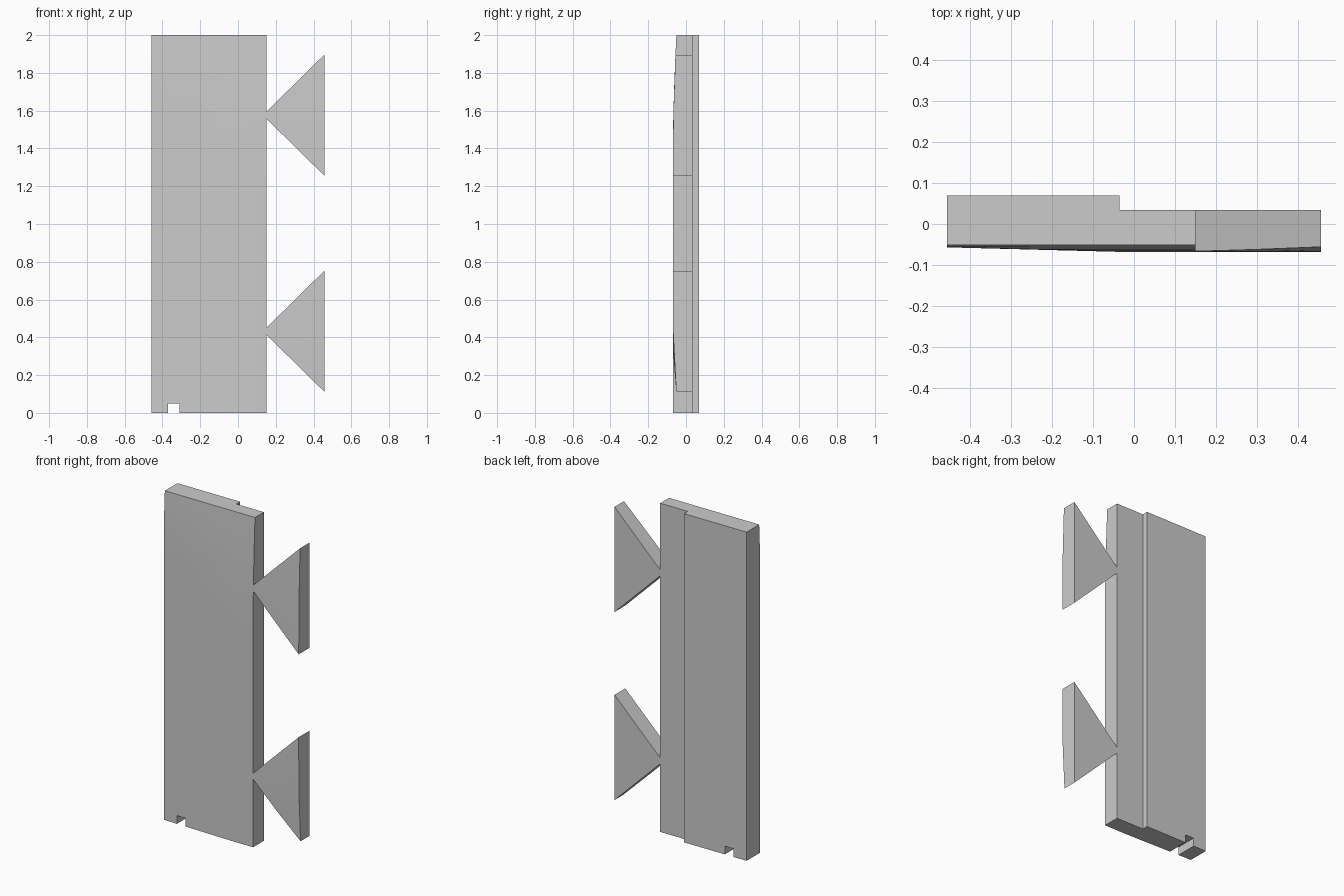
import bpy
import bmesh
from mathutils import Vector

cube = bpy.data.objects.get("Cube")
if cube:
    bpy.data.objects.remove(cube, do_unlink=True)

LEFT, RIGHT, FAR = -0.457, 0.15, 0.457
FRONT, REBATE, BACK = -0.07, 0.034, 0.07
TOP = 2.0

grey = bpy.data.materials.new("plain grey")
grey.use_nodes = True
colour = (0.6, 0.6, 0.6, 1)
grey.diffuse_color = colour
grey.node_tree.nodes["Principled BSDF"].inputs["Base Color"].default_value = colour


def worn_front(x, z):
    """Depth of the gently uneven front surface."""
    top = max(0, (z - 1.45) / 0.55) ** 1.5 * 0.018
    side = max(0, -x / 0.46) * 0.012
    corner = max(0, (x - RIGHT) / 0.31) * max(0, (0.45 - z) / 0.34) * 0.018
    return FRONT + 0.001 + max(top, side, corner)


def prism(name, points, direction, x_cuts=(), z_cuts=()):
    """Extrude an outline, slice it and shape its front."""
    bm = bmesh.new()
    face = bm.faces.new([bm.verts.new(p) for p in points])
    extruded = bmesh.ops.extrude_face_region(bm, geom=[face])["geom"]
    bmesh.ops.translate(bm, vec=direction,
                        verts=[v for v in extruded if isinstance(v, bmesh.types.BMVert)])
    for normal, cuts in (((1, 0, 0), x_cuts), ((0, 0, 1), z_cuts)):
        for cut in cuts:
            bmesh.ops.bisect_plane(bm, geom=bm.verts[:] + bm.edges[:] + bm.faces[:],
                                   plane_co=Vector(normal) * cut, plane_no=normal)
    for v in bm.verts:
        if v.co.y < FRONT + 0.001:
            v.co.y = worn_front(v.co.x, v.co.z)
    bmesh.ops.recalc_face_normals(bm, faces=bm.faces)
    # triangulate only the uneven front
    bmesh.ops.triangulate(bm, faces=[f for f in bm.faces if f.normal.y < -0.9])
    mesh = bpy.data.meshes.new(name)
    bm.to_mesh(mesh)
    bm.free()
    mesh.materials.append(grey)
    obj = bpy.data.objects.new(name, mesh)
    bpy.context.collection.objects.link(obj)
    bpy.context.view_layer.objects.active = obj
    bpy.ops.object.select_all(action='DESELECT')
    obj.select_set(True)
    bpy.ops.object.shade_smooth_by_angle()
    return obj


# Board with a stepped back
step = -0.035
section = [(LEFT, FRONT), (RIGHT, FRONT), (RIGHT, REBATE),
           (step, REBATE), (step, BACK), (LEFT, BACK)]
board = prism("board", [(x, y, 0) for x, y in section], (0, 0, TOP),
              x_cuts=(-0.25, 0), z_cuts=(0.4, 0.8, 1.2, 1.45, 1.6, 1.75, 1.88))

# Notch through the bottom edge
bpy.ops.mesh.primitive_cube_add(size=1, location=(-0.34, 0, 0))
cutter = bpy.context.object
cutter.name = "notch_cutter"
cutter.scale = (0.06, 0.5, 0.1)
cutter.hide_render = True
cutter.hide_set(True)
cutter.display_type = 'WIRE'
notch = board.modifiers.new("notch", 'BOOLEAN')
notch.object = cutter
notch.operation = 'DIFFERENCE'
notch.solver = 'EXACT'

# Flared tenons along one edge
for name, z in (("lower_tenon", 0.432), ("upper_tenon", 1.576)):
    outline = [(RIGHT - 0.002, z - 0.016), (FAR, z - 0.32),
               (FAR, z + 0.32), (RIGHT - 0.002, z + 0.016)]
    prism(name, [(x, REBATE, h) for x, h in outline],
          (0, FRONT - REBATE, 0), x_cuts=(0.3,), z_cuts=(z,))
